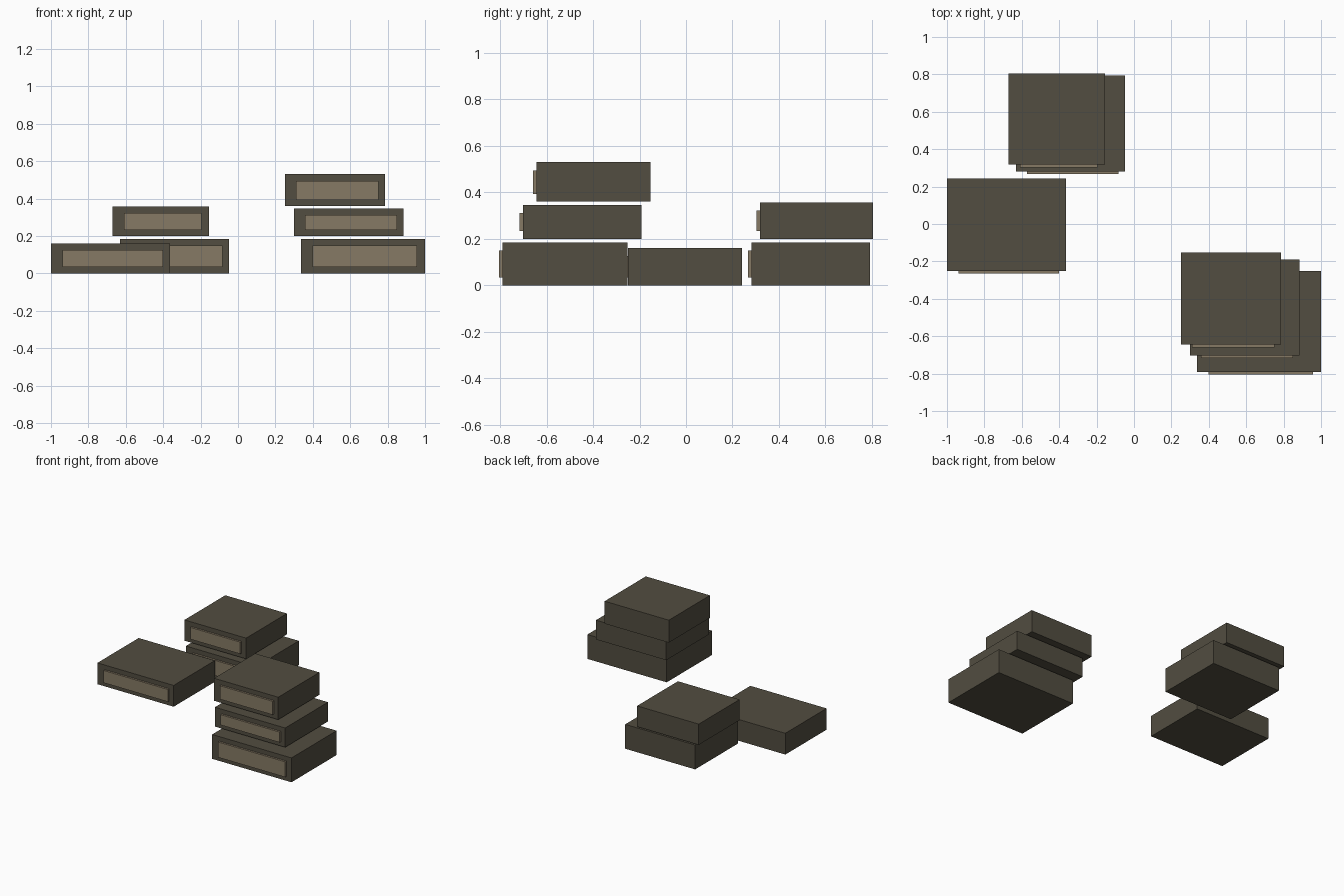
import bpy

if "Cube" in bpy.data.objects:
    bpy.data.objects.remove(bpy.data.objects["Cube"])


def material(name, color):
    m = bpy.data.materials.new(name)
    m.diffuse_color = color
    m.use_nodes = True
    m.node_tree.nodes["Principled BSDF"].inputs["Base Color"].default_value = m.diffuse_color
    return m


dark = material("dark_casing", (0.085, 0.075, 0.052, 1))
tan = material("tan_panel", (0.24, 0.195, 0.13, 1))


def box(name, x0, x1, y0, y1, z0, z1, mat):
    bpy.ops.mesh.primitive_cube_add(size=1)
    ob = bpy.context.object
    ob.name = name
    ob.scale = (x1 - x0, y1 - y0, z1 - z0)
    ob.location = ((x0 + x1) / 2, (y0 + y1) / 2, (z0 + z1) / 2)
    bpy.ops.object.transform_apply(location=False, rotation=False, scale=True)
    ob.data.materials.append(mat)


# name: case x range, y range, z range, front panel x range
cases = {
    "single_case": (-1.0, -0.363, -0.25, 0.242, 0.0, 0.161, -0.938, -0.4),
    "back_lower_case": (-0.632, -0.047, 0.281, 0.793, 0.0, 0.184, -0.572, -0.084),
    "back_upper_case": (-0.67, -0.155, 0.318, 0.805, 0.2, 0.357, -0.61, -0.194),
    "front_lower_case": (0.337, 1.0, -0.79, -0.251, 0.0, 0.184, 0.397, 0.958),
    "front_middle_case": (0.299, 0.886, -0.702, -0.191, 0.2, 0.346, 0.357, 0.85),
    "front_upper_case": (0.251, 0.787, -0.644, -0.153, 0.36, 0.53, 0.31, 0.751),
}

# Each case is a plain box with a shallow raised panel on its front
for name, (x0, x1, y0, y1, z0, z1, px0, px1) in cases.items():
    box(name, x0, x1, y0, y1, z0, z1, dark)
    box(name + "_panel", px0, px1, y0 - 0.015, y0 + 0.001, z0 + 0.033, z1 - 0.035, tan)
